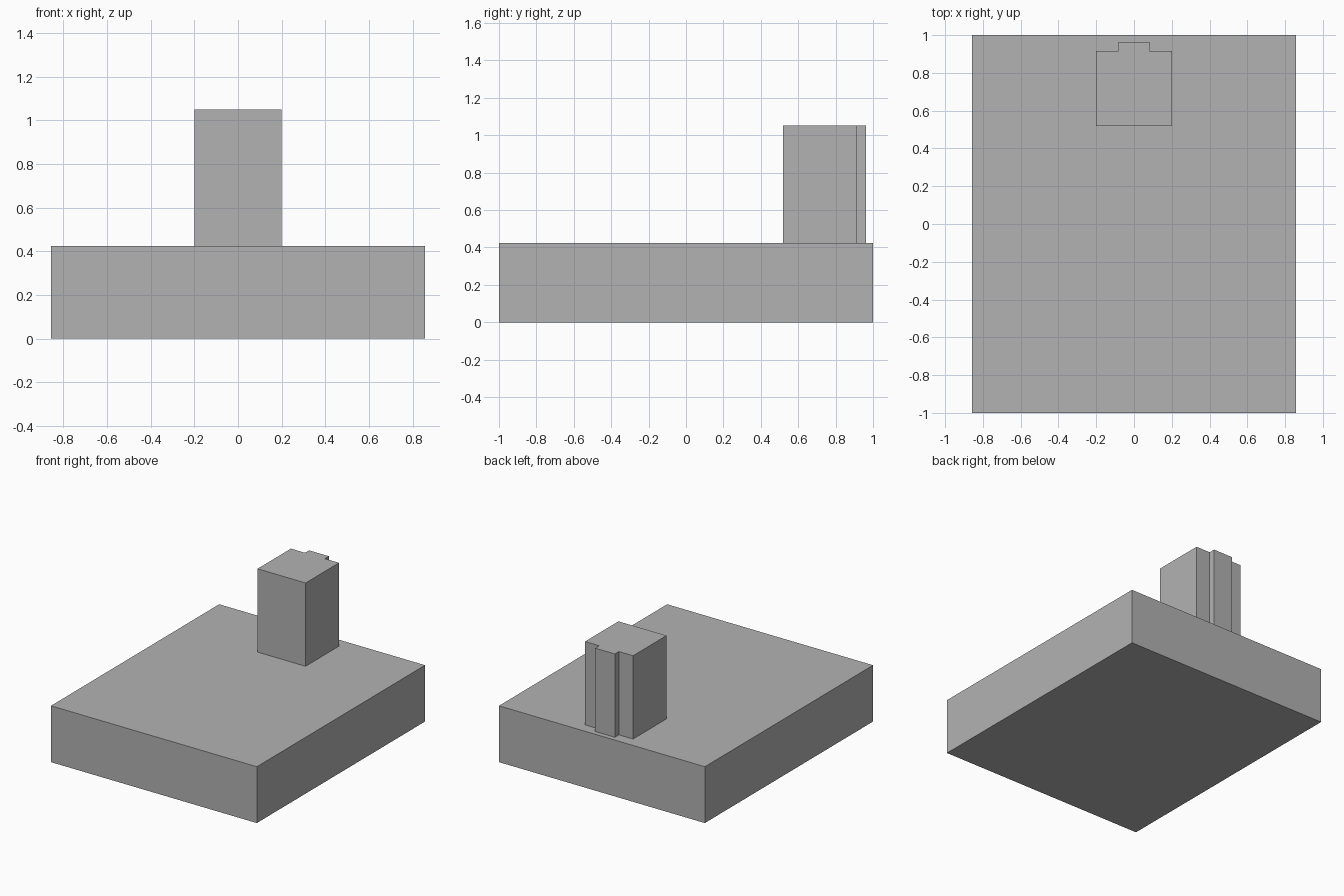
import bpy
import bmesh

default = bpy.data.objects.get("Cube")
if default:
    bpy.data.objects.remove(default, do_unlink=True)

# One plain grey for every part
GREY = (0.448, 0.448, 0.448, 1)
grey = bpy.data.materials.new("plain_grey")
grey.use_nodes = True
grey.diffuse_color = GREY
grey.node_tree.nodes["Principled BSDF"].inputs["Base Color"].default_value = GREY


def extrude_outline(name, half_outline, bottom, top):
    """Mirror a right-hand outline across x = 0 and extrude it upwards."""
    outline = half_outline + [(-x, y) for x, y in reversed(half_outline)]
    bm = bmesh.new()
    base = bm.faces.new([bm.verts.new((x, y, bottom)) for x, y in outline])
    result = bmesh.ops.extrude_face_region(bm, geom=[base], use_keep_orig=True)
    raised = [v for v in result["geom"] if isinstance(v, bmesh.types.BMVert)]
    bmesh.ops.translate(bm, verts=raised, vec=(0, 0, top - bottom))
    bmesh.ops.recalc_face_normals(bm, faces=bm.faces)
    mesh = bpy.data.meshes.new(name)
    bm.to_mesh(mesh)
    bm.free()
    mesh.materials.append(grey)
    obj = bpy.data.objects.new(name, mesh)
    bpy.context.collection.objects.link(obj)
    return obj


BASE_TOP = 0.424

# Broad slab
extrude_outline("base_slab", [(0.857, -1), (0.857, 1)], 0, BASE_TOP)

# Upright block with a narrow rib down its back
extrude_outline(
    "ribbed_post",
    [(0.2, 0.518), (0.2, 0.915), (0.082, 0.915), (0.082, 0.963)],
    BASE_TOP, 1.051,
)
